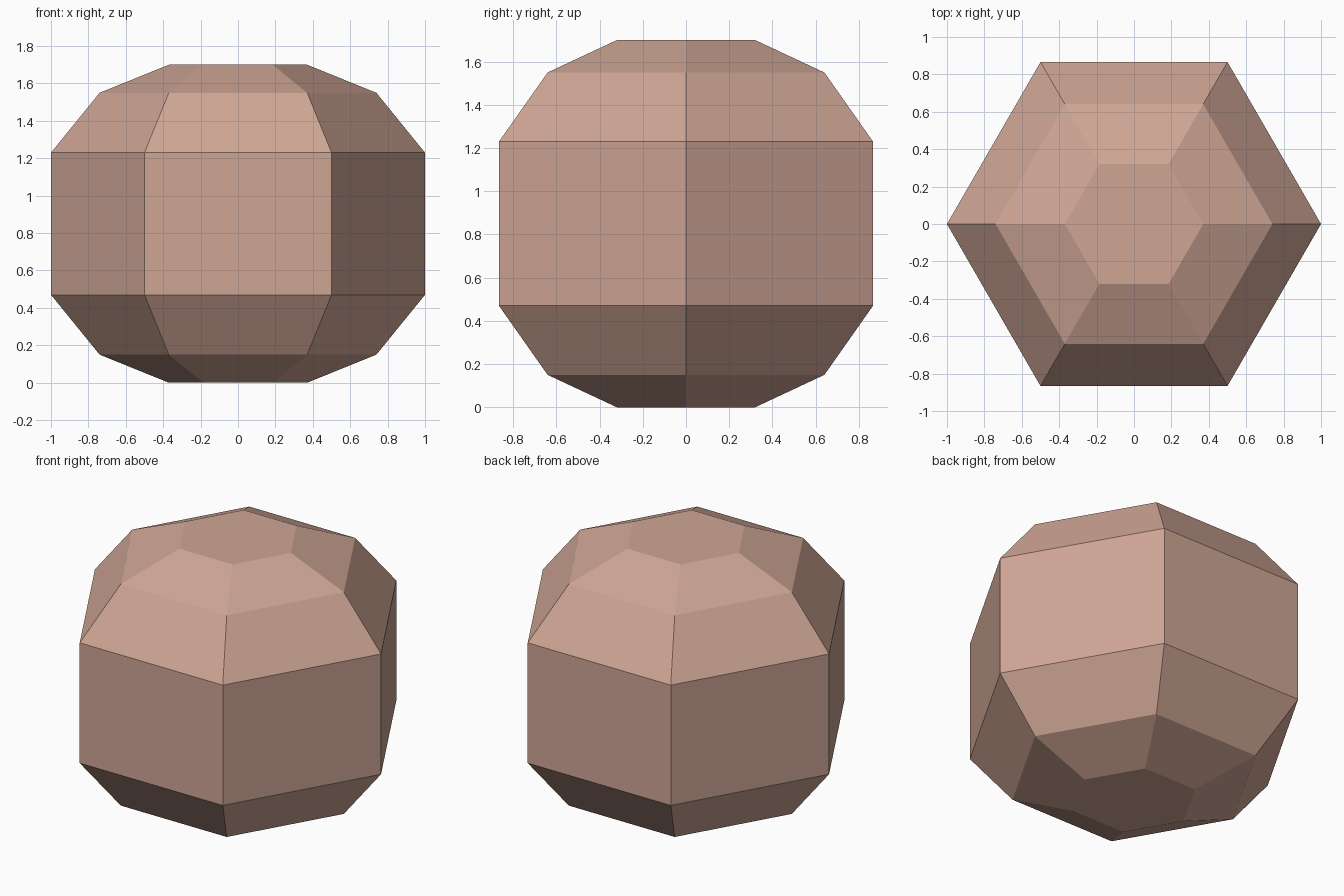
import bpy, bmesh, math

if "Cube" in bpy.data.objects:
    bpy.data.objects.remove(bpy.data.objects["Cube"])

SIDES = 6
# (radius, height) of each ring, bottom to top
PROFILE = [(0.37, 0.0), (0.74, 0.15), (1.0, 0.47),
           (1.0, 1.23), (0.74, 1.55), (0.37, 1.70)]

clay = bpy.data.materials.new("pinkish_clay")
clay.diffuse_color = (0.62, 0.38, 0.30, 1.0)
clay.use_nodes = True
clay.node_tree.nodes["Principled BSDF"].inputs["Base Color"].default_value = clay.diffuse_color

# faceted hexagonal body: stacked rings with flat caps
bm = bmesh.new()
rings = [[bm.verts.new((r * math.cos(i * math.tau / SIDES),
                        r * math.sin(i * math.tau / SIDES), z))
          for i in range(SIDES)] for r, z in PROFILE]
for low, high in zip(rings, rings[1:]):
    for i in range(SIDES):
        j = (i + 1) % SIDES
        bm.faces.new((low[i], low[j], high[j], high[i]))
bm.faces.new(rings[0][::-1])
bm.faces.new(rings[-1])

mesh = bpy.data.meshes.new("faceted_body")
bm.to_mesh(mesh)
bm.free()
mesh.materials.append(clay)
body = bpy.data.objects.new("faceted_body", mesh)
bpy.context.collection.objects.link(body)
